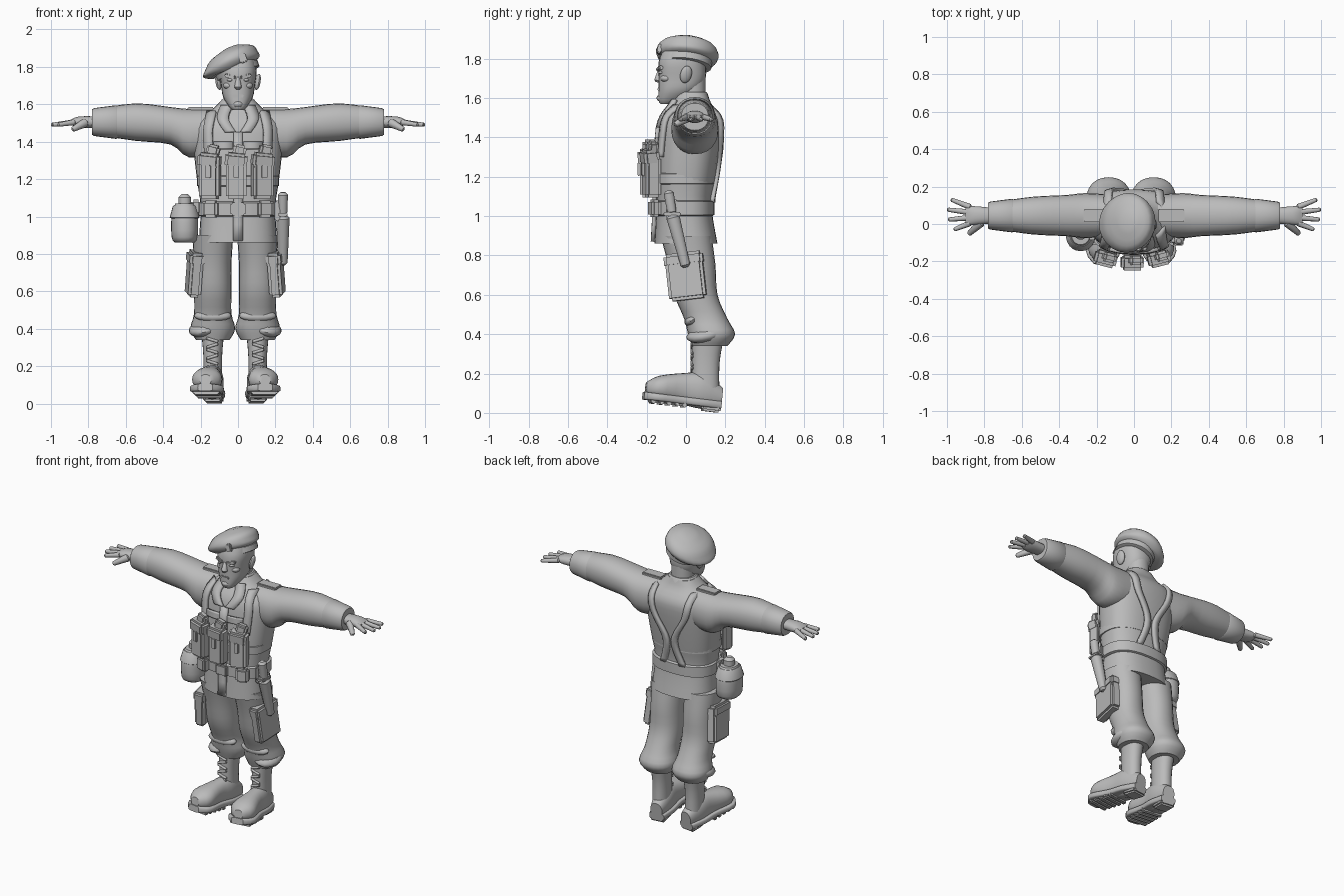
import bpy, bmesh
from math import sin, cos, pi, copysign
from mathutils import Matrix, Vector, Euler
from mathutils.bvhtree import BVHTree

cube = bpy.data.objects.get("Cube")
if cube:
    bpy.data.objects.remove(cube, do_unlink=True)

GREY = (.5, .5, .5, 1)
clay = bpy.data.materials.new("plain grey")
clay.use_nodes = True
clay.diffuse_color = GREY
clay.node_tree.nodes["Principled BSDF"].inputs["Base Color"].default_value = GREY

NO_TURN = (0, 0, 0)
WORLD = Matrix.Identity(4)
parts = []


def at(x, y, z, turn=NO_TURN, size=None):
    return Matrix.LocRotScale(Vector((x, y, z)), Euler(turn), size)


def build(name, bm, frame):
    bm.transform(frame)
    bmesh.ops.recalc_face_normals(bm, faces=bm.faces)
    mesh = bpy.data.meshes.new(name)
    bm.to_mesh(mesh)
    bm.free()
    mesh.materials.append(clay)
    obj = bpy.data.objects.new(name, mesh)
    bpy.context.collection.objects.link(obj)
    parts.append(obj)
    return obj


def spline(points, steps=3):
    """Smoothly interpolate between control points or cross-sections."""
    out = []
    last = len(points) - 1
    for i in range(last):
        before, start, end, after = [Vector(points[min(max(i + k, 0), last)]) for k in (-1, 0, 1, 2)]
        slope_in, slope_out = (end - before) / 2, (after - start) / 2
        for k in range(steps):
            t = k / steps
            ease = t * t * (3 - 2 * t)
            out.append(start.lerp(end, ease) + slope_in * t * (1 - t) ** 2 - slope_out * t * t * (1 - t))
    return out + [Vector(points[last])]


def skin(name, axis, rings, frame=WORLD, offset=0, sides=24, power=2.2):
    """Rings are (position, centre v, half width u, half width v)."""
    along = "xyz".index(axis)
    u, v = [i for i in range(3) if i != along]
    bm = bmesh.new()
    loops = []
    for position, centre, half_u, half_v in rings:
        loop = []
        for i in range(sides):
            c, s = cos(2 * pi * i / sides), sin(2 * pi * i / sides)
            point = Vector()
            point[along] = position
            point[u] = offset + half_u * copysign(abs(c) ** (2 / power), c)
            point[v] = centre + half_v * copysign(abs(s) ** (2 / power), s)
            loop.append(bm.verts.new(point))
        loops.append(loop)
    for lower, upper in zip(loops, loops[1:]):
        for i in range(sides):
            j = (i + 1) % sides
            bm.faces.new((lower[i], lower[j], upper[j], upper[i]))
    bm.faces.new(loops[0])
    bm.faces.new(loops[-1])
    return build(name, bm, frame)


def loft(name, axis, rings, *args, **options):
    return skin(name, axis, spline(rings), *args, **options)


def band(name, axis, start, end, half_u, half_v, frame=WORLD, taper=1, **options):
    """Cloth band with softened rims."""
    rim = (end - start) / 12
    rings = [(p, 0, half_u * k, half_v * k) for p, k in
             ((start, .92), (start + rim, 1), (end - rim, taper), (end, taper * .92))]
    skin(name, axis, rings, frame, **options)


def box(name, place, size, turn=NO_TURN, frame=WORLD):
    bm = bmesh.new()
    bmesh.ops.create_cube(bm, size=1, matrix=Matrix.Diagonal((*size, 1)))
    bmesh.ops.bevel(bm, geom=bm.edges[:], offset=min(.015, min(size) / 4), segments=2, affect='EDGES')
    build(name, bm, frame @ at(*place, turn))


def ball(name, place, size, turn=NO_TURN, frame=WORLD):
    bm = bmesh.new()
    bmesh.ops.create_uvsphere(bm, u_segments=14, v_segments=10, radius=1)
    build(name, bm, frame @ at(*place, turn, Vector(size)))


def rod(name, start, end, thick, thin, frame=WORLD):
    """Tapered round-ended bar between two points."""
    start, way = Vector(start), Vector(end) - Vector(start)
    turn = way.to_track_quat('Z', 'Y').to_matrix().to_4x4()
    rings = [(p, 0, r, r) for p, r in ((0, thick / 2), (thick / 2, thick),
                                       (way.length - thin / 2, thin), (way.length, thin / 2))]
    skin(name, "z", rings, frame @ Matrix.Translation(start) @ turn, sides=10)


# Jacket body
jacket = loft("jacket", "z", [
    (.86, 0, .21, .16), (1.05, -.01, .2, .14), (1.2, 0, .22, .15), (1.4, .02, .24, .16),
    (1.5, .03, .23, .15), (1.57, .03, .14, .1), (1.62, .03, .09, .08)], sides=32, power=2.5)
surface = BVHTree.FromPolygons([v.co for v in jacket.data.vertices],
                               [p.vertices[:] for p in jacket.data.polygons])


def draped(name, path, width, facing=-1, frame=WORLD):
    """Cloth strip along an (x, z) path, laid on the jacket."""
    bm = bmesh.new()
    rows = []
    for x, z in spline(path, 5):
        row = []
        for k in (-1, 0, 1):
            spot = Vector((x + k * width / 2, facing, z))
            hit = surface.ray_cast(spot, Vector((0, -facing, 0)))[0]
            spot.y = (hit.y if hit else 0) + facing * .01
            row.append(bm.verts.new(spot))
        rows.append(row)
    for near, far in zip(rows, rows[1:]):
        for k in range(2):
            bm.faces.new((near[k], near[k + 1], far[k + 1], far[k]))
    cloth = build(name, bm, frame).modifiers.new("thickness", 'SOLIDIFY')
    cloth.thickness, cloth.offset = .02, 0


waist = at(0, -.01, 1)
band("jacket_waist_hem", "z", .16, .22, .22, .155, waist, sides=32, power=2.5)
band("belt", "z", 0, .08, .215, .155, waist, sides=32, power=2.5)
box("belt_buckle", (0, -.16, .04), (.08, .03, .07), frame=waist)
draped("jacket_placket", [(0, .87), (0, 1.45)], .05)
band("collar_stand", "z", 0, .08, .11, .1, at(0, .03, 1.55), taper=.8)

# Head and face
head = at(0, -.02, 1.7)
loft("neck", "z", [(-.2, .05, .07, .07), (0, .04, .07, .08)], head)
loft("head", "z", [(-.13, -.08, .03, .03), (-.11, -.06, .05, .06), (-.06, -.02, .08, .1),
                   (0, 0, .09, .12), (.08, 0, .1, .12), (.14, .01, .09, .11)], head, power=2.4)
rod("nose", (0, -.11, .05), (0, -.125, -.02), .01, .02, head)
box("mouth", (0, -.115, -.055), (.06, .02, .015), frame=head)
ball("chin", (0, -.1, -.1), (.03, .03, .02), frame=head)

# Beret, slouched to the right
tilt = at(0, 0, 1.77, (-.1, -.35, 0))
lean = at(-.04, 0, 0)
lean[0][2] = .4
band("beret_band", "z", -.01, .03, .12, .13, tilt, power=2)
loft("beret_crown", "z", [(.02, 0, .12, .13), (.04, 0, .16, .15), (.07, 0, .15, .16),
                          (.11, 0, .12, .13), (.14, 0, .04, .04)], tilt @ lean, power=2)
box("beret_badge", (.05, -.14, .05), (.04, .02, .05), frame=tilt)

foot = [(0, .08, .04, .05), (-.1, .1, .06, .09), (-.2, .1, .06, .08), (-.33, .09, .08, .06), (-.39, .08, .03, .03)]
sole = [(y * 1.02, .04, half + .01, .02) for y, _, half, _ in foot]

for s, side in ((1, "left_"), (-1, "right_")):
    flip = Matrix.Diagonal((s, 1, 1, 1))
    # Paired features of the face
    face = head @ flip
    box(side + "brow", (.04, -.11, .05), (.06, .03, .02), (0, -.2, .3), face)
    ball(side + "eye", (.04, -.1, .03), (.02, .02, .01), frame=face)
    ball(side + "cheekbone", (.05, -.08, 0), (.03, .03, .02), frame=face)
    ball(side + "ear", (.105, .02, .02), (.015, .03, .045), (-.2, .2, .2), face)

    # Sleeves
    arm = at(0, .045, 1.505) @ flip
    loft(side + "sleeve", "x", [(.1, -.05, .11, .12), (.26, -.06, .12, .13), (.36, -.02, .11, .1),
                                (.55, 0, .1, .1), (.75, 0, .07, .07)], arm)
    band(side + "cuff", "x", .64, .78, .09, .09, arm, taper=.83)
    box(side + "epaulette", (.2, 0, .07), (.14, .07, .02), frame=arm)

    # Hands
    loft(side + "palm", "x", [(.74, 0, .04, .03), (.85, 0, .05, .03), (.9, 0, .05, .01)], arm)
    for i, finger in enumerate(("index", "middle", "ring", "little")):
        y = (i - 1.4) * .027
        rod(side + finger + "_finger", (.87, y, 0), (1 - (i - 1.7) ** 2 / 80, y * 2, -.015), .016, .011, arm)
    rod(side + "thumb", (.81, -.03, 0), (.885, -.1, -.04), .024, .014, arm)

    # Lapels, harness, chest flaps and belt pouches
    draped(side + "lapel", [(.06, 1.59), (.08, 1.52), (.04, 1.45)], .06, frame=flip)
    draped(side + "front_strap", [(.14, 1.56), (.16, 1.45), (.15, 1.3)], .045, frame=flip)
    draped(side + "chest_flap", [(.08, 1.4), (.08, 1.36)], .1, frame=flip)
    draped(side + "back_strap", [(.14, 1.56), (.12, 1.42), (.03, 1.24), (.07, 1.07)], .04, 1, flip)
    box(side + "belt_pouch", (.145, -.15, .04), (.08, .05, .09), (0, 0, .3), waist @ flip)

    # Trousers with cargo pockets
    leg = at(-.015, 0, 0) @ flip
    loft(side + "trouser_leg", "z", [
        (.34, .12, .09, .09), (.4, .13, .12, .12), (.48, .1, .1, .11), (.6, .05, .1, .11),
        (.75, .03, .1, .12), (.9, 0, .11, .13)], leg, offset=.12)
    ball(side + "knee_fold", (.12, .03, .47), (.1, .04, .03), (.5, 0, 0), leg)
    ball(side + "hem_fold", (.17, .1, .4), (.08, .1, .04), (.2, .2, 0), leg)
    pocket = leg @ at(.22, 0, .68, (.12, -.06, -.12))
    box(side + "cargo_pocket", NO_TURN, (.07, .19, .21), frame=pocket)
    box(side + "cargo_flap", (0, 0, .1), (.08, .2, .07), frame=pocket)

    # Boots, toes turned out and slightly raised
    loft(side + "boot_shaft", "z", [(.1, .1, .05, .07), (.25, .1, .05, .07), (.37, .11, .06, .08)], leg, offset=.12)
    boot = leg @ at(.11, .17, 0, (-.12, 0, .13))
    loft(side + "boot_foot", "y", foot, boot)
    loft(side + "boot_sole", "y", sole, boot, power=5)
    box(side + "boot_heel", (0, -.05, .02), (.1, .1, .04), frame=boot)
    for i in range(5):
        box(side + "boot_tread", (0, -.19 - i * .04, .02), (.14, .025, .03), frame=boot)
    for i in range(6):
        z, slant = .19 + i * .03, .01 * (-1) ** i
        rod(side + "boot_lace", (.09, .03, z + slant), (.155, .03, z - slant), .008, .008, leg)

# Magazine pouches across the belly
for k, name in ((-1, "right_"), (0, "middle_"), (1, "left_")):
    pouch = at(k * .14 - .01, abs(k) * .02 - .195, 1.1, (0, 0, k / 4))
    box(name + "magazine_pouch", (0, 0, .1), (.11, .08, .21), frame=pouch)
    box(name + "magazine", (.01, 0, .22), (.07, .05, .13), (0, .25, 0), pouch)
    box(name + "pouch_flap", (0, -.01, .2), (.12, .08, .08), (.1, .1, 0), pouch)
    box(name + "pouch_tab", (0, -.045, .14), (.03, .015, .07), frame=pouch)

# Canteen on the right hip
canteen = at(-.285, -.05, .86)
loft("canteen", "z", [(0, 0, .05, .06), (.03, 0, .07, .09), (.15, 0, .07, .09), (.21, 0, .05, .06)], canteen)
band("canteen_cover", "z", .13, .2, .08, .095, canteen, taper=.8)
rod("canteen_cap", (0, 0, .19), (0, 0, .26), .034, .034, canteen)
box("canteen_hanger", (.06, 0, .19), (.05, .07, .08), frame=canteen)

# Knife on the left hip
knife = at(.24, -.07, 1.01)
rod("knife_sheath", NO_TURN, (0, .07, -.27), .036, .025, knife)
rod("knife_handle", NO_TURN, (0, -.02, .12), .024, .027, knife)
box("knife_guard", NO_TURN, (.05, .09, .02), frame=knife)
box("knife_hanger", (-.03, 0, .02), (.03, .06, .11), frame=knife)

# Smooth shading with sharp creases
for obj in bpy.context.selected_objects:
    obj.select_set(False)
for obj in parts:
    obj.select_set(True)
bpy.context.view_layer.objects.active = parts[0]
bpy.ops.object.shade_smooth_by_angle(angle=.7)
